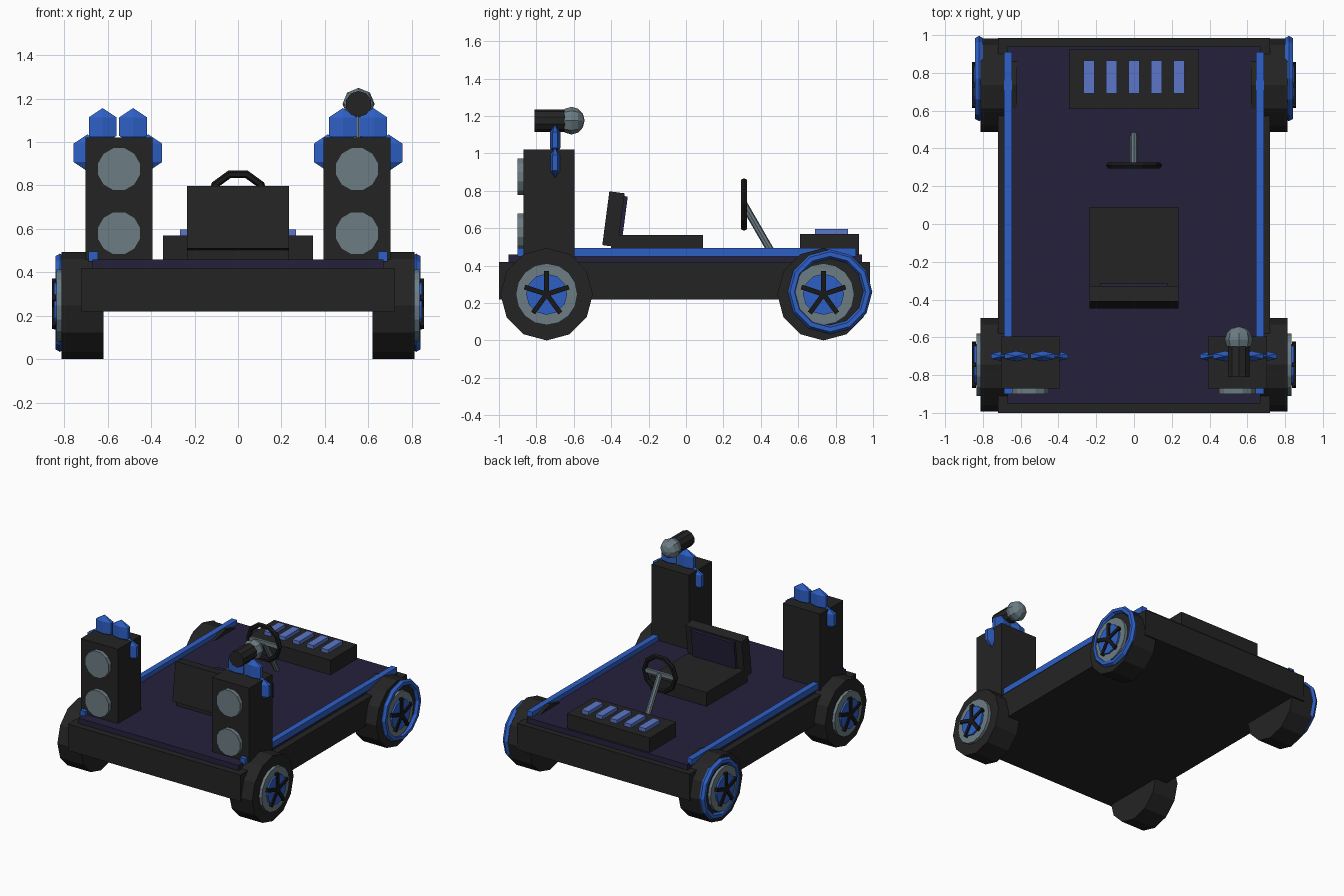
import bpy, bmesh, math
from mathutils import Matrix, Vector

if "Cube" in bpy.data.objects:
    bpy.data.objects.remove(bpy.data.objects["Cube"])

def material(name, rgb):
    m = bpy.data.materials.new(name)
    m.diffuse_color = (*rgb, 1)
    m.use_nodes = True
    m.node_tree.nodes["Principled BSDF"].inputs["Base Color"].default_value = m.diffuse_color
    return m

DARK = material("charcoal", (0.0176, 0.0176, 0.0176))
BLACK = material("black", (0.009, 0.009, 0.009))
PURPLE = material("dark purple", (0.018, 0.0155, 0.045))
BLUE = material("blue", (0.027, 0.115, 0.56))
GREY = material("steel grey", (0.15, 0.205, 0.23))
KEY = material("periwinkle", (0.105, 0.18, 0.58))

def finish(name, bm, mat):
    bmesh.ops.recalc_face_normals(bm, faces=bm.faces)
    me = bpy.data.meshes.new(name)
    bm.to_mesh(me)
    bm.free()
    me.materials.append(mat)
    ob = bpy.data.objects.new(name, me)
    bpy.context.collection.objects.link(ob)
    return ob

def box(name, lo, hi, mat, rot=None):
    """Box between two corners, optionally turned about its centre."""
    lo, hi = Vector(lo), Vector(hi)
    bm = bmesh.new()
    m = Matrix.Translation((lo + hi) / 2) @ (rot or Matrix()) @ Matrix.Diagonal((*(hi - lo), 1))
    bmesh.ops.create_cube(bm, size=1, matrix=m)
    return finish(name, bm, mat)

def rod(name, a, b, r, sides, mat, turn=0):
    """Cylinder from point a to point b."""
    a, b = Vector(a), Vector(b)
    d = b - a
    bm = bmesh.new()
    m = (Matrix.Translation((a + b) / 2) @ d.to_track_quat('Z', 'Y').to_matrix().to_4x4()
         @ Matrix.Rotation(turn, 4, 'Z'))
    bmesh.ops.create_cone(bm, cap_ends=True, segments=sides, radius1=r, radius2=r,
                          depth=d.length, matrix=m)
    return finish(name, bm, mat)

def ball(name, c, scale, u, v, mat, rot=None):
    bm = bmesh.new()
    m = Matrix.Translation(c) @ Matrix.Diagonal((*scale, 1)) @ (rot or Matrix())
    bmesh.ops.create_uvsphere(bm, u_segments=u, v_segments=v, radius=1, matrix=m)
    return finish(name, bm, mat)

def ring(name, c, major, minor, n, k, mat, axis):
    """Low-poly torus around the given axis."""
    bm = bmesh.new()
    loops = []
    for i in range(n):
        a = 2 * math.pi * i / n
        loop = []
        for j in range(k):
            t = 2 * math.pi * j / k
            r, h = major + minor * math.cos(t), minor * math.sin(t)
            p, q = r * math.cos(a), r * math.sin(a)
            off = (h, p, q) if axis == 'X' else (p, h, q)
            loop.append(bm.verts.new(Vector(c) + Vector(off)))
        loops.append(loop)
    for i in range(n):
        A, B = loops[i], loops[(i + 1) % n]
        for j in range(k):
            bm.faces.new((A[j], B[j], B[(j + 1) % k], A[(j + 1) % k]))
    return finish(name, bm, mat)

# Platform
box("chassis", (-0.72, -1, 0.22), (0.72, 0.985, 0.42), DARK)
box("deck", (-0.67, -0.95, 0.41), (0.67, 0.94, 0.46), PURPLE)

for s, side in ((-1, "left"), (1, "right")):
    # Side rail
    box(side + "_rail", (s * 0.667 - 0.022, -0.9, 0.45), (s * 0.667 + 0.022, 0.91, 0.495), BLUE)

    # Wheels with hub, disc and five spokes
    for end, y in (("front", -0.745), ("back", 0.735)):
        n = f"{end}_{side}_"
        z = 0.247
        rod(n + "tire", (s * 0.62, y, z), (s * 0.813, y, z), 0.247, 12, DARK)
        rod(n + "hub", (s * 0.80, y, z), (s * 0.835, y, z), 0.165, 16, GREY)
        rod(n + "disc", (s * 0.82, y, z), (s * 0.848, y, z), 0.11, 12, BLUE)
        for i in range(5):
            a = math.pi / 2 + i * math.tau / 5
            c = Vector((s * 0.847, y + 0.062 * math.cos(a), z + 0.062 * math.sin(a)))
            h = Vector((0.01, 0.062, 0.013))
            box(f"{n}spoke_{i}", c - h, c + h, BLACK, Matrix.Rotation(a, 4, 'X'))
    # Glow ring on the back wheel
    ring(f"back_{side}_wheel_ring", (s * 0.82, 0.77, 0.26), 0.202, 0.024, 12, 6, BLUE, 'X')

    # Speaker tower with two cones
    x = s * 0.548
    box(side + "_speaker", (x - 0.155, -0.87, 0.44), (x + 0.155, -0.595, 1.02), DARK)
    for lvl, z in (("lower", 0.58), ("upper", 0.875)):
        rod(f"{side}_{lvl}_cone", (x, -0.90, z), (x, -0.85, z), 0.102, 12, GREY, math.pi / 12)
    # Six-petal flower running through the tower
    for i in range(6):
        a = i * math.pi / 3
        ball(f"{side}_petal_{i}", (x + s * 0.005 + 0.14 * math.cos(a), -0.70, 0.95 + 0.14 * math.sin(a)),
             (0.085, 0.032, 0.085), 6, 3, BLUE)

# Microphone on the right tower
rod("mic_stand", (0.555, -0.70, 1.0), (0.555, -0.70, 1.15), 0.013, 8, GREY)
rod("mic_handle", (0.555, -0.81, 1.175), (0.555, -0.61, 1.175), 0.06, 10, DARK)
ball("mic_head", (0.555, -0.612, 1.175), (0.074, 0.07, 0.074), 8, 6, GREY,
     Matrix.Rotation(math.pi / 2, 4, 'X'))

# Seat
box("seat_cushion", (-0.235, -0.40, 0.455), (0.235, 0.09, 0.565), DARK)
lean = Matrix.Rotation(math.radians(-7.5), 4, 'X')
box("seat_back", (-0.235, -0.429, 0.503), (0.235, -0.347, 0.793), DARK, lean)
box("seat_pad", (-0.18, -0.351, 0.53), (0.18, -0.327, 0.772), PURPLE, lean)

# Steering wheel and column
ring("steering_wheel", (0, 0.31, 0.727), 0.13, 0.018, 10, 6, BLACK, 'Y')
rod("steering_column", (0, 0.47, 0.45), (0, 0.31, 0.727), 0.02, 8, GREY)
box("steering_crossbar", (-0.12, 0.30, 0.712), (0.12, 0.32, 0.742), GREY)

# Keyboard console
box("keyboard", (-0.345, 0.61, 0.45), (0.345, 0.925, 0.57), DARK)
for i in range(5):
    x = (i - 2) * 0.119
    box(f"key_{i}", (x - 0.029, 0.69, 0.56), (x + 0.029, 0.865, 0.597), KEY)
